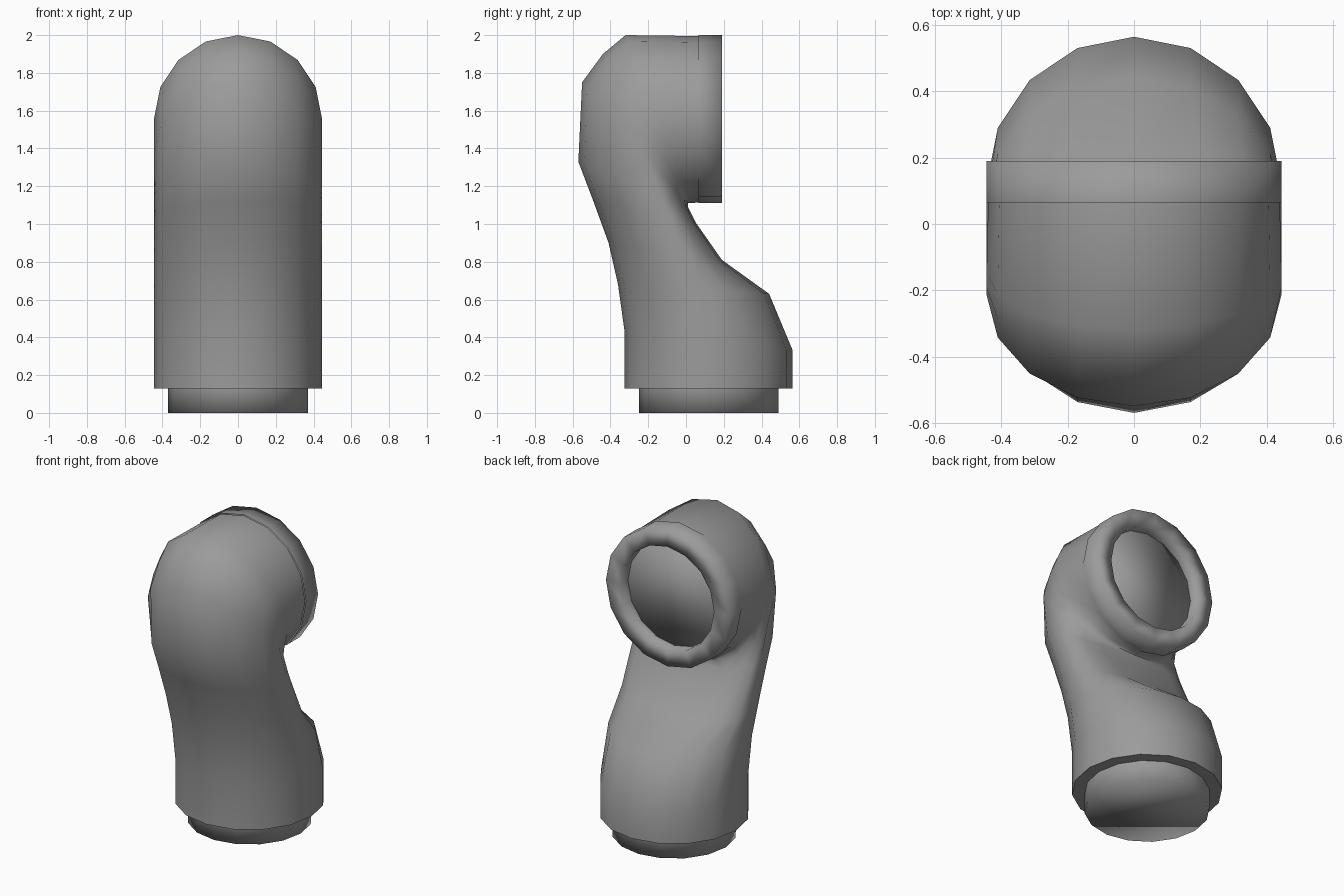
import bpy, bmesh
from math import sin, cos, pi, radians, copysign

if "Cube" in bpy.data.objects:
    bpy.data.objects.remove(bpy.data.objects["Cube"], do_unlink=True)

SIDES = 16
RADIUS = 0.445

grey = bpy.data.materials.new("pipe grey")
grey.use_nodes = True
colour = (0.33, 0.33, 0.33, 1)
grey.diffuse_color = colour
grey.node_tree.nodes["Principled BSDF"].inputs["Base Color"].default_value = colour


def loft(name, rings, cap_start=False, cap_end=False, angle=180):
    """Skin rings given as (front y, z), (back y, z), half width, widest point,
    and roundness of the back half (1 is oval, lower is boxier)."""
    bm = bmesh.new()
    loops = []
    for (y0, z0), (y1, z1), w, widest, roundness in rings:
        loop = []
        for i in range(SIDES):
            a = 2 * pi * i / SIDES
            s, c = sin(a), cos(a)
            if c > 0:
                t = widest * (1 - c)
            else:
                t = widest - c * (1 - widest)
                s = copysign(abs(s) ** roundness, s)
            loop.append(bm.verts.new((w * s, y0 + (y1 - y0) * t, z0 + (z1 - z0) * t)))
        loops.append(loop)
    for low, high in zip(loops, loops[1:]):
        for i in range(SIDES):
            j = (i + 1) % SIDES
            bm.faces.new((low[i], high[i], high[j], low[j]))
    if cap_start:
        bm.faces.new(loops[0])
    if cap_end:
        bm.faces.new(loops[-1][::-1])
    bmesh.ops.recalc_face_normals(bm, faces=bm.faces)
    mesh = bpy.data.meshes.new(name)
    bm.to_mesh(mesh)
    bm.free()
    mesh.materials.append(grey)
    obj = bpy.data.objects.new(name, mesh)
    bpy.context.collection.objects.link(obj)
    bpy.ops.object.select_all(action="DESELECT")
    obj.select_set(True)
    bpy.context.view_layer.objects.active = obj
    bpy.ops.object.shade_smooth_by_angle(angle=radians(angle))


def disc(y, z, r, upright=False):
    """Round ring, lying flat or standing upright."""
    if upright:
        return (y, z + r), (y, z - r), r, 0.5, 1
    return (y - r, z), (y + r, z), r, 0.5, 1


# Swan-neck body, from the foot up and over to the outlet;
# the rings at the bend are flattened on their inner side
loft("pipe_body", [
    disc(0.12, 0.13, RADIUS),
    ((-0.325, 0.43), (0.565, 0.33), RADIUS, 0.5, 1),
    ((-0.36, 0.68), (0.44, 0.63), RADIUS, 0.54, 1),
    ((-0.41, 0.90), (0.19, 0.81), RADIUS, 0.66, 0.8),
    ((-0.49, 1.12), (0.05, 1.01), RADIUS, 0.74, 0.6),
    ((-0.57, 1.33), (0.01, 1.09), RADIUS, 0.74, 0.6),
    ((-0.55, 1.75), (0.01, 1.11), RADIUS, 0.6, 0.8),
    ((-0.44, 1.90), (0.02, 1.11), RADIUS, 0.54, 0.9),
    ((-0.32, 2.00), (0.03, 1.11), RADIUS, 0.5, 1),
    disc(0.065, 1.555, 0.44, True),
], cap_start=True, angle=60)

# Narrower collar under the foot
loft("base_collar", [
    disc(0.12, 0.14, 0.37),
    disc(0.12, 0.0, 0.37),
], cap_end=True)

# Thick outlet rim
loft("outlet_rim", [
    disc(0.065, 1.555, RADIUS, True),
    disc(0.19, 1.555, RADIUS, True),
    disc(0.19, 1.555, 0.335, True),
    disc(0.11, 1.555, 0.335, True),
])

# Plate closing the outlet, set back inside the rim
loft("outlet_plate", [
    disc(0.065, 1.555, 0.37, True),
    disc(0.12, 1.555, 0.37, True),
], cap_end=True)
